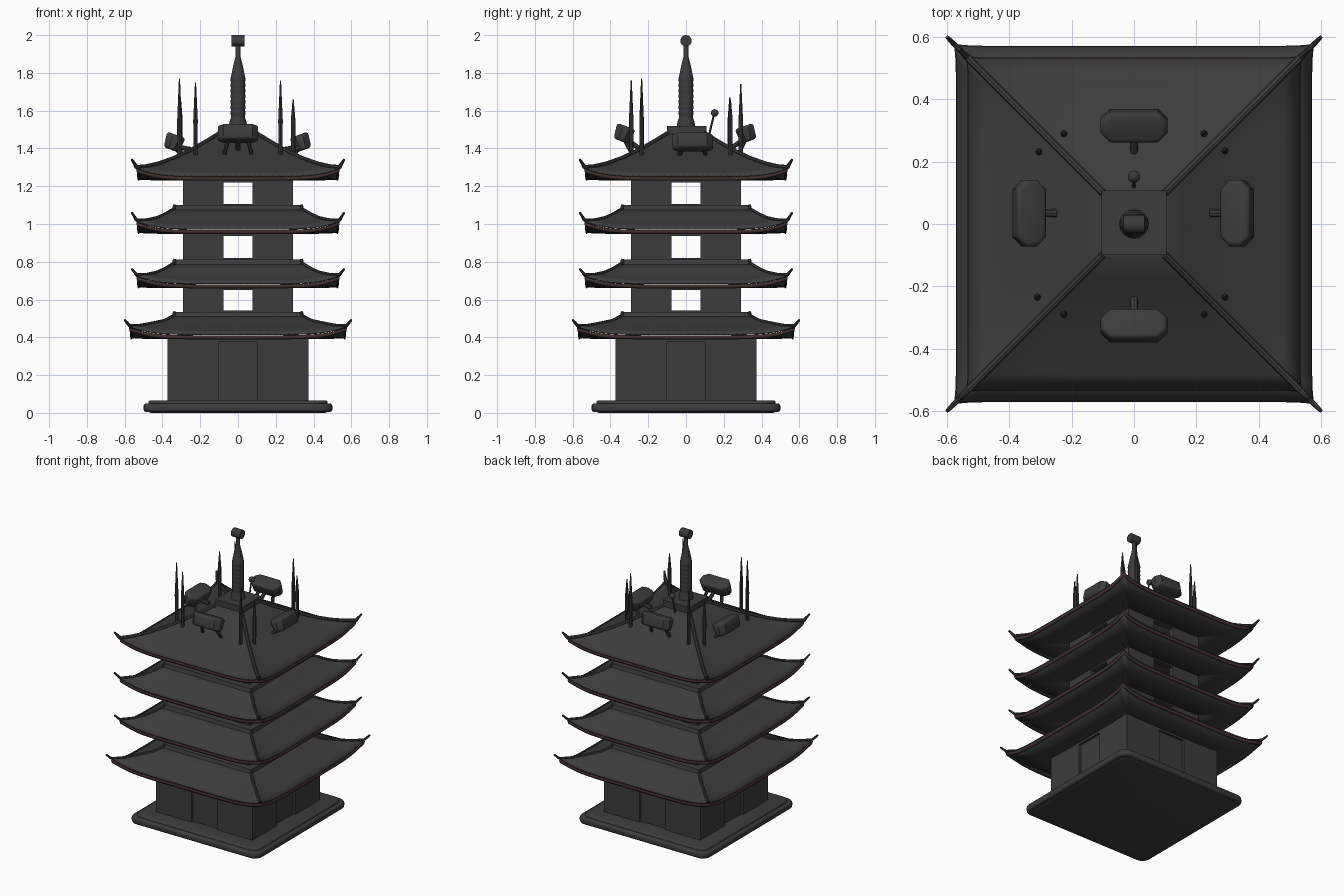
import bpy, bmesh, math
from mathutils import Vector, Matrix

if "Cube" in bpy.data.objects:
    bpy.data.objects.remove(bpy.data.objects["Cube"])


def material(name, c):
    m = bpy.data.materials.new(name)
    m.diffuse_color = (*c, 1)
    m.use_nodes = True
    m.node_tree.nodes["Principled BSDF"].inputs["Base Color"].default_value = m.diffuse_color
    return m


GREY = material("charcoal", (0.045, 0.045, 0.045))
RED = material("dark_red_trim", (0.06, 0.03, 0.03))


def finish(bm, name, mat=GREY, smooth=True, thick=0):
    bmesh.ops.recalc_face_normals(bm, faces=bm.faces)
    me = bpy.data.meshes.new(name)
    bm.to_mesh(me)
    bm.free()
    ob = bpy.data.objects.new(name, me)
    bpy.context.collection.objects.link(ob)
    me.materials.append(mat)
    if thick:
        s = ob.modifiers.new("thickness", 'SOLIDIFY')
        s.thickness, s.offset = thick, 0
    if smooth:
        bpy.ops.object.select_all(action='DESELECT')
        ob.select_set(True)
        bpy.context.view_layer.objects.active = ob
        bpy.ops.object.shade_smooth_by_angle(angle=math.radians(35))
    return ob


def add_box(bm, lo, hi, mat=Matrix()):
    lo, hi = Vector(lo), Vector(hi)
    m = mat @ Matrix.Translation((lo + hi) / 2) @ Matrix.Diagonal((*(hi - lo), 1))
    return bmesh.ops.create_cube(bm, size=1, matrix=m)['verts']


def add_rod(bm, a, b, r1, r2, seg=8):
    a, b = Vector(a), Vector(b)
    d = b - a
    m = Matrix.Translation((a + b) / 2) @ d.to_track_quat('Z', 'Y').to_matrix().to_4x4()
    bmesh.ops.create_cone(bm, cap_ends=True, segments=seg, radius1=r1, radius2=r2,
                          depth=d.length, matrix=m)


def turn(k):
    return Matrix.Rotation(k * math.pi / 2, 4, 'Z')


def square_shell(name, rows, cap=False, mat=GREY, thick=0.008, n=32):
    """Square rings (half size, z, corner lift weight) joined into a curved shell."""
    bm = bmesh.new()
    rings = []
    for r, z, w in rows:
        ring = []
        for i in range(4 * n):
            u = -1 + 2 * (i % n) / n
            f = 1 + 0.012 * w * abs(u) ** 20
            p = Vector((u * r * f, -r * f, z + 0.042 * w * abs(u) ** 6))
            ring.append(bm.verts.new(turn(i // n) @ p))
        rings.append(ring)
    for a, b in zip(rings, rings[1:]):
        for i in range(4 * n):
            j = (i + 1) % (4 * n)
            bm.faces.new((a[i], a[j], b[j], b[i]))
    if cap:
        bm.faces.new(rings[-1])
    return finish(bm, name, mat, thick=thick)


def roof(tag, rows, soffit_z, tip, inner, ridge):
    r0 = rows[0][0]
    square_shell(tag + "_roof", rows, cap=True)
    square_shell(tag + "_soffit", [(r0 - 0.005, soffit_z + 0.008, 1), (0.42, soffit_z + 0.004, 0.3),
                                   (inner, soffit_z + 0.004, 0)])
    square_shell(tag + "_eave_board", [(r0 - 0.004, soffit_z, 1), (r0, soffit_z + 0.02, 1)], mat=RED)
    # corner ridges sweeping up to pointed tips
    bm = bmesh.new()
    pts = [(tip[0], tip[1])] + [(r * (1 + 0.012 * w), z + 0.042 * w + ridge * 0.4) for r, z, w in rows if r > 0.09]
    for k in range(4):
        for i, (a, b) in enumerate(zip(pts, pts[1:])):
            pa, pb = (turn(k) @ Vector((p[0], p[0], p[1])) for p in (a, b))
            add_rod(bm, pa, pb, 0.006 if i == 0 else ridge, ridge)
    finish(bm, tag + "_corner_ridges")


def walls(tag, half, door, z0, z1, t=0.03):
    bm = bmesh.new()
    for k in range(4):
        for lo, hi in ((-half, -door), (door, half)):
            add_box(bm, (lo, -half, z0), (hi, -half + t, z1), turn(k))
    finish(bm, tag + "_walls", smooth=False)


# base slab with rounded corners and a rolled rim
for name, half, z0, z1 in (("base_slab", 0.5, 0.005, 0.05), ("base_step", 0.475, 0.0, 0.066)):
    bm = bmesh.new()
    add_box(bm, (-half, -half, z0), (half, half, z1))
    up = [e for e in bm.edges if abs(e.verts[0].co.z - e.verts[1].co.z) > 0.01]
    bmesh.ops.bevel(bm, geom=up, offset=0.06, segments=5, affect='EDGES', profile=0.5)
    rim = [e for e in bm.edges if abs(e.verts[0].co.z - e.verts[1].co.z) < 0.001]
    bmesh.ops.bevel(bm, geom=rim, offset=0.014, segments=3, affect='EDGES', profile=0.5)
    finish(bm, name)

# ground floor with recessed doors
walls("ground_floor", 0.372, 0.1, 0.06, 0.395)
bm = bmesh.new()
for k in range(4):
    add_box(bm, (-0.11, -0.355, 0.06), (0.11, -0.345, 0.385), turn(k))
    add_box(bm, (-0.1, -0.372, 0.375), (0.1, -0.342, 0.395), turn(k))
finish(bm, "ground_floor_doors", smooth=False)

# upper floors with open doorways on all sides
for tag, z0, z1 in (("second_floor", 0.53, 0.668), ("third_floor", 0.808, 0.955), ("fourth_floor", 1.095, 1.238)):
    walls(tag, 0.29, 0.077, z0, z1)
    bm = bmesh.new()
    for k in range(4):
        add_box(bm, (-0.08, -0.29, z1 - 0.018), (0.08, -0.26, z1), turn(k))
        add_box(bm, (-0.08, -0.29, z0), (0.08, -0.26, z0 + 0.012), turn(k))
    finish(bm, tag + "_lintels", smooth=False)


# three skirt roofs, each with a lip under the next floor
def skirt(e, ez, top):
    h = top - ez
    return [(e, ez, 1), (e - 0.05, ez + 0.15 * h, 0.6), (e - 0.1, ez + 0.34 * h, 0.3),
            (0.39, ez + 0.56 * h, 0.08), (0.35, ez + 0.78 * h, 0), (0.33, ez + 0.8 * h, 0),
            (0.34, ez + 0.83 * h, 0), (0.335, top, 0)]


roof("first", skirt(0.568, 0.416, 0.532), 0.39, (0.6, 0.492), 0.3, 0.009)
roof("second", skirt(0.53, 0.685, 0.81), 0.66, (0.562, 0.762), 0.25, 0.009)
roof("third", skirt(0.53, 0.974, 1.098), 0.948, (0.562, 1.06), 0.25, 0.009)

# top roof
roof("top", [(0.53, 1.253, 1), (0.48, 1.275, 0.6), (0.42, 1.302, 0.3), (0.34, 1.34, 0.08),
             (0.25, 1.386, 0), (0.17, 1.432, 0), (0.1, 1.475, 0)], 1.23, (0.562, 1.342), 0.25, 0.012)
bm = bmesh.new()
add_box(bm, (-0.104, -0.1, 1.44), (0.104, 0.108, 1.518))
finish(bm, "spire_plinth", smooth=False)

# ribbed spire, turned from a profile
prof = [(0.0, 1.51), (0.047, 1.515), (0.046, 1.54), (0.038, 1.56)]
for i in range(7):
    z = 1.575 + i * 0.029
    prof += [(0.037, z), (0.04, z + 0.01), (0.04, z + 0.019)]
prof += [(0.036, 1.785), (0.027, 1.83), (0.014, 1.885), (0.012, 1.95), (0.0, 1.951)]
bm = bmesh.new()
vs = [bm.verts.new((r, 0, z)) for r, z in prof]
es = [bm.edges.new(p) for p in zip(vs, vs[1:])]
bmesh.ops.spin(bm, geom=vs + es, cent=(0, 0, 0), axis=(0, 0, 1), angle=2 * math.pi, steps=16)
bmesh.ops.remove_doubles(bm, verts=bm.verts, dist=0.0005)
finish(bm, "spire")
bm = bmesh.new()
add_rod(bm, (-0.034, 0, 1.97), (0.034, 0, 1.97), 0.03, 0.03, 20)
finish(bm, "spire_finial")

# four tilted pods with chamfered outlines on splayed legs, one on each roof slope
for k, (side, cx, cy, cz) in enumerate((("front", 0, -0.33, 1.478), ("right", 0.335, 0.035, 1.432),
                                        ("back", 0, 0.32, 1.478), ("left", -0.34, 0.035, 1.432))):
    place = Matrix.Translation((cx, cy, cz)) @ turn(k)
    m = place @ Matrix.Rotation(math.radians(-20), 4, 'X')
    bm = bmesh.new()
    vs = add_box(bm, (-0.107, -0.052, -0.042), (0.107, 0.052, 0.042))
    for v in vs:
        if v.co.z < 0:
            v.co.y *= 0.8
    ends = [e for e in bm.edges if abs(e.verts[0].co.z - e.verts[1].co.z) > 0.05]
    bmesh.ops.bevel(bm, geom=ends, offset=0.03, segments=1, affect='EDGES')
    rims = [e for e in bm.edges if abs(e.verts[0].co.z - e.verts[1].co.z) < 0.01]
    bmesh.ops.bevel(bm, geom=rims, offset=0.016, segments=3, affect='EDGES', profile=0.5)
    bm.transform(m)
    finish(bm, side + "_pod")
    bm = bmesh.new()
    foot = 1.375 - cz
    for s in (-1, 1):
        add_rod(bm, place @ Vector((s * 0.05, 0.0, -0.02)), place @ Vector((s * 0.075, 0.05, foot - 0.02)), 0.012, 0.01)
    add_rod(bm, place @ Vector((0, 0.0, -0.02)), place @ Vector((0, 0.09, foot + 0.02)), 0.012, 0.013)
    finish(bm, side + "_pod_legs")

# thin tapered antennas near the roof corners
bm = bmesh.new()
for x, y, top in ((-0.31, -0.235, 1.77), (-0.225, -0.29, 1.75), (0.225, -0.29, 1.76), (0.292, -0.235, 1.66),
                  (-0.305, 0.232, 1.67), (-0.225, 0.29, 1.74), (0.225, 0.29, 1.74), (0.292, 0.235, 1.66)):
    add_rod(bm, (x, y, 1.34), (x, y, 1.55), 0.011, 0.012)
    add_rod(bm, (x, y, 1.55), (x, y, top), 0.012, 0.003)
finish(bm, "antennas")

# small ball-topped rod behind the plinth
bm = bmesh.new()
add_rod(bm, (0, 0.115, 1.44), (0, 0.148, 1.58), 0.006, 0.005)
bmesh.ops.create_uvsphere(bm, u_segments=12, v_segments=8, radius=0.02, matrix=Matrix.Translation((0, 0.152, 1.588)))
finish(bm, "ball_rod")
